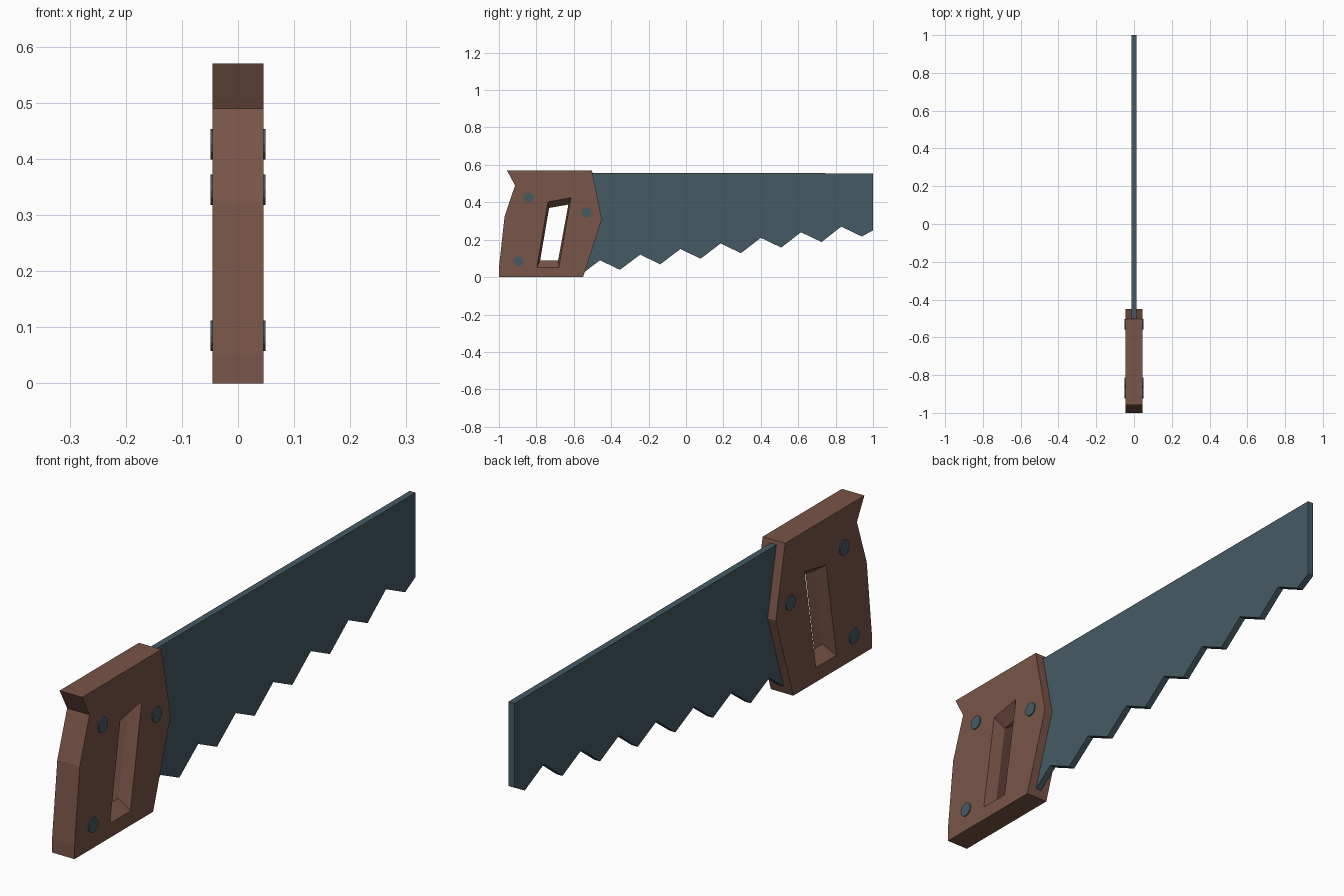
import bpy, bmesh, math
from mathutils import Matrix

if "Cube" in bpy.data.objects:
    bpy.data.objects.remove(bpy.data.objects["Cube"])


def material(name, rgb):
    m = bpy.data.materials.new(name)
    m.diffuse_color = (*rgb, 1)
    m.use_nodes = True
    m.node_tree.nodes["Principled BSDF"].inputs["Base Color"].default_value = m.diffuse_color
    return m


wood = material("wood", (0.191, 0.091, 0.065))
steel = material("steel", (0.06, 0.102, 0.127))


def finish(bm, name, mat):
    bmesh.ops.recalc_face_normals(bm, faces=bm.faces[:])
    mesh = bpy.data.meshes.new(name)
    bm.to_mesh(mesh)
    bm.free()
    mesh.materials.append(mat)
    obj = bpy.data.objects.new(name, mesh)
    bpy.context.collection.objects.link(obj)
    return obj


def ring(bm, pts, x):
    return [bm.verts.new((x, y, z)) for y, z in pts]


def bridge(bm, a, b):
    n = len(a)
    for i in range(n):
        j = (i + 1) % n
        bm.faces.new((a[i], a[j], b[j], b[i]))


def loop_edges(bm, vs):
    return [bm.edges.get((vs[i - 1], vs[i])) for i in range(len(vs))]


# Handle: thick plate with a grip hole that narrows to a waist in the middle
outline = [(-0.957, 0.57), (-0.503, 0.57), (-0.45, 0.31), (-0.55, 0.0),
           (-1.0, 0.0), (-1.0, 0.05), (-0.97, 0.325), (-0.914, 0.49)]
hole = [(-0.738, 0.402), (-0.615, 0.425), (-0.68, 0.052), (-0.797, 0.052)]
waist = [(-0.732, 0.37), (-0.629, 0.388), (-0.684, 0.088), (-0.78, 0.088)]
HALF = 0.045
bm = bmesh.new()
outer = [ring(bm, outline, s * HALF) for s in (-1, 1)]
inner = [ring(bm, hole, s * HALF) for s in (-1, 1)]
mid = ring(bm, waist, 0)
bridge(bm, outer[0], outer[1])
bridge(bm, inner[0], mid)
bridge(bm, mid, inner[1])
for s, o, h in zip((-1, 1), outer, inner):
    bmesh.ops.triangle_fill(bm, use_beauty=True, normal=(s, 0, 0),
                            edges=loop_edges(bm, o) + loop_edges(bm, h))
finish(bm, "handle", wood)

# Blade: thin plate with seven teeth along a rising lower edge
teeth = []
for i in range(7):
    teeth.append((-0.46 + 0.215 * i, 0.09 + 0.03 * i))
    teeth.append((-0.353 + 0.2155 * i, 0.039 + 0.0297 * i))
profile = ([(1.0, 0.555), (-0.515, 0.557), (-0.465, 0.31), (-0.55, 0.022)]
           + teeth + [(1.0, 0.25)])
bm = bmesh.new()
left, right = ring(bm, profile, -0.012), ring(bm, profile, 0.012)
bridge(bm, left, right)
bm.faces.new(left)
bm.faces.new(right)
finish(bm, "blade", steel)

# Rivets: pins through the handle, showing on both sides
for n, (y, z) in enumerate([(-0.84, 0.426), (-0.531, 0.345), (-0.896, 0.085)], 1):
    bm = bmesh.new()
    bmesh.ops.create_cone(bm, cap_ends=True, segments=12, radius1=0.027,
                          radius2=0.027, depth=0.098,
                          matrix=Matrix.Translation((0, y, z))
                          @ Matrix.Rotation(math.pi / 2, 4, 'Y'))
    finish(bm, f"rivet_{n}", steel)
